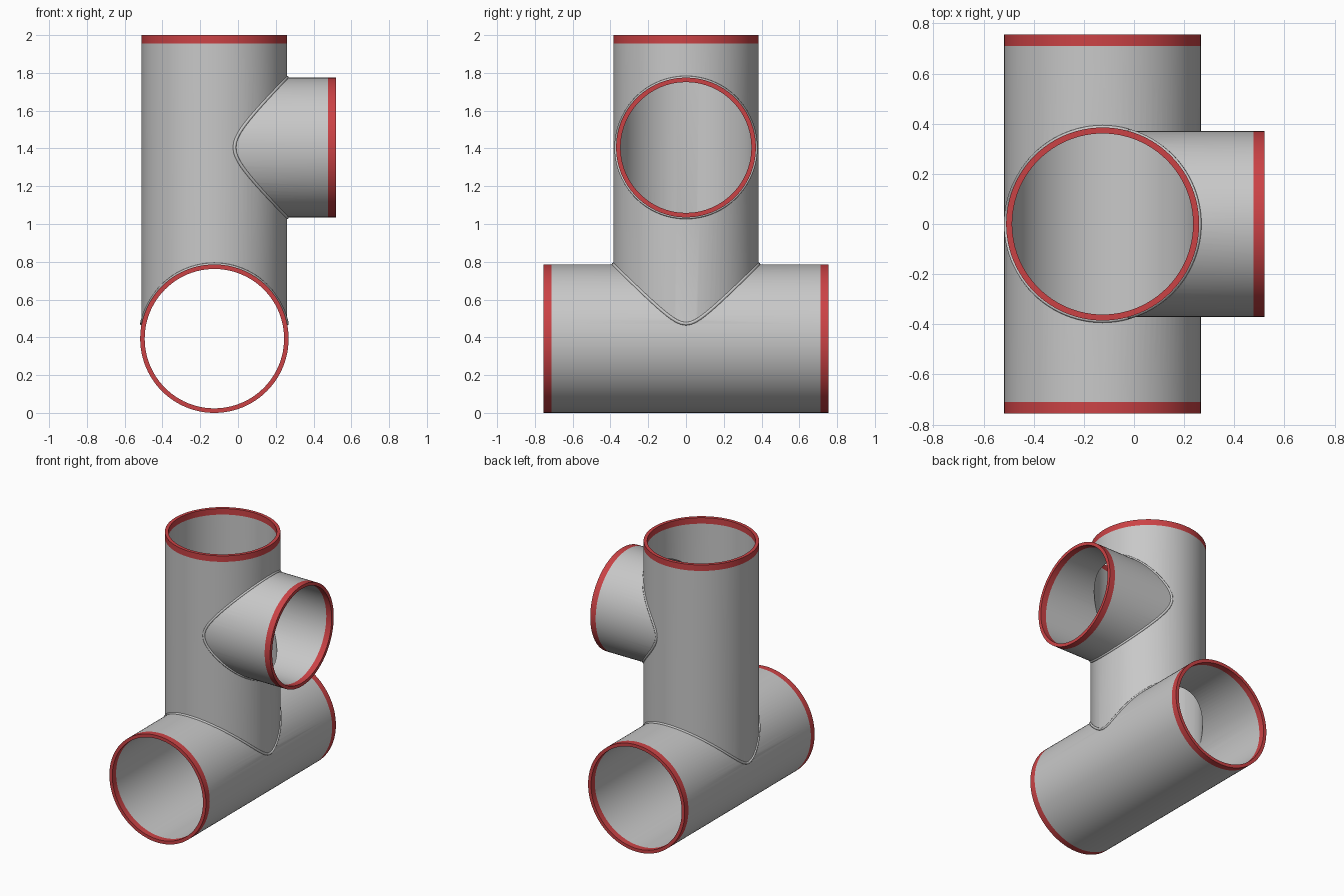
import bpy, math
from mathutils import Vector, Matrix

if "Cube" in bpy.data.objects:
    bpy.data.objects.remove(bpy.data.objects["Cube"], do_unlink=True)


def material(name, rgb):
    m = bpy.data.materials.new(name)
    m.use_nodes = True
    m.diffuse_color = (*rgb, 1)
    m.node_tree.nodes["Principled BSDF"].inputs["Base Color"].default_value = (*rgb, 1)
    return m


GREY = material("light grey metal", (0.58, 0.58, 0.58))
RED = material("red rim", (0.6, 0.055, 0.06))

CX, LOW, MID = -0.125, 0.393, 1.405       # stem axis, main pipe height, branch height
WALL, BAND, OVER = 0.024, 0.044, 0.1
R_MAIN, R_STEM, R_BRANCH = 0.393, 0.385, 0.37
X, Y, Z = Vector((1, 0, 0)), Vector((0, 1, 0)), Vector((0, 0, 1))
MAIN, STEM, BRANCH = Vector((CX, 0, LOW)), Vector((CX, 0, LOW)), Vector((CX, 0, MID))


def cylinder(name, origin, axis, start, end, radius, mat):
    """Solid cylinder spanning start..end along an axis through origin."""
    bpy.ops.mesh.primitive_cylinder_add(
        vertices=96, radius=radius, depth=end - start,
        location=origin + axis * (start + end) / 2,
        rotation=axis.to_track_quat('Z', 'Y').to_euler())
    ob = bpy.context.object
    ob.name = name
    ob.data.materials.append(mat)
    return ob


def combine(target, other, operation):
    mod = target.modifiers.new(operation.lower(), 'BOOLEAN')
    mod.operation, mod.object, mod.solver = operation, other, 'EXACT'
    bpy.context.view_layer.objects.active = target
    bpy.ops.object.modifier_apply(modifier=mod.name)
    bpy.data.objects.remove(other, do_unlink=True)


def smooth(ob, angle):
    bpy.ops.object.select_all(action='DESELECT')
    ob.select_set(True)
    bpy.context.view_layer.objects.active = ob
    bpy.ops.object.shade_smooth_by_angle(angle=math.radians(angle))


# Hollow fitting: joined outer cylinders minus joined bores
pipes = [("main", MAIN, Y, -0.755 + BAND, 0.755 - BAND, R_MAIN),
         ("stem", STEM, Z, 0, 2 - LOW - BAND, R_STEM),
         ("branch", BRANCH, X, 0, 0.52 - CX - BAND, R_BRANCH)]


def joined(kind, shrink, extra):
    solid = None
    for name, origin, axis, start, end, radius in pipes:
        first = start - extra if start < 0 else start
        part = cylinder(name + kind, origin, axis, first, end + extra, radius - shrink, GREY)
        if solid:
            combine(solid, part, 'UNION')
        else:
            solid = part
    return solid


body = joined("_pipe", 0, 0)
combine(body, joined("_bore", WALL, OVER), 'DIFFERENCE')
body.name = "pipe_body"
smooth(body, 15)


# Coloured rims on the four open ends
def rim(name, origin, axis, start, radius):
    ring = cylinder(name, origin, axis, start, start + BAND, radius, RED)
    bore = cylinder("bore", origin, axis, start - OVER, start + BAND + OVER, radius - WALL, RED)
    combine(ring, bore, 'DIFFERENCE')
    smooth(ring, 30)


rim("front_rim", MAIN, -Y, 0.755 - BAND, R_MAIN)
rim("back_rim", MAIN, Y, 0.755 - BAND, R_MAIN)
rim("top_rim", STEM, Z, 2 - LOW - BAND, R_STEM)
rim("branch_rim", BRANCH, X, 0.52 - CX - BAND, R_BRANCH)


# Thin weld beads along the two seams
def weld(name, origin, out, side, along, big, small, count=96):
    curve = bpy.data.curves.new(name, 'CURVE')
    curve.dimensions = '3D'
    curve.bevel_depth, curve.bevel_resolution = 0.009, 2
    spline = curve.splines.new('POLY')
    spline.points.add(count - 1)
    spline.use_cyclic_u = True
    for i, point in enumerate(spline.points):
        t = 2 * math.pi * i / count
        s = small * math.sin(t)
        pos = origin + along * small * math.cos(t) + side * s + out * math.sqrt(big**2 - s**2)
        point.co = (*pos, 1)
    ob = bpy.data.objects.new(name, curve)
    ob.data.materials.append(GREY)
    bpy.context.collection.objects.link(ob)


weld("lower_weld", MAIN, Z, X, Y, R_MAIN, R_STEM)
weld("branch_weld", BRANCH, X, Y, Z, R_STEM, R_BRANCH)
